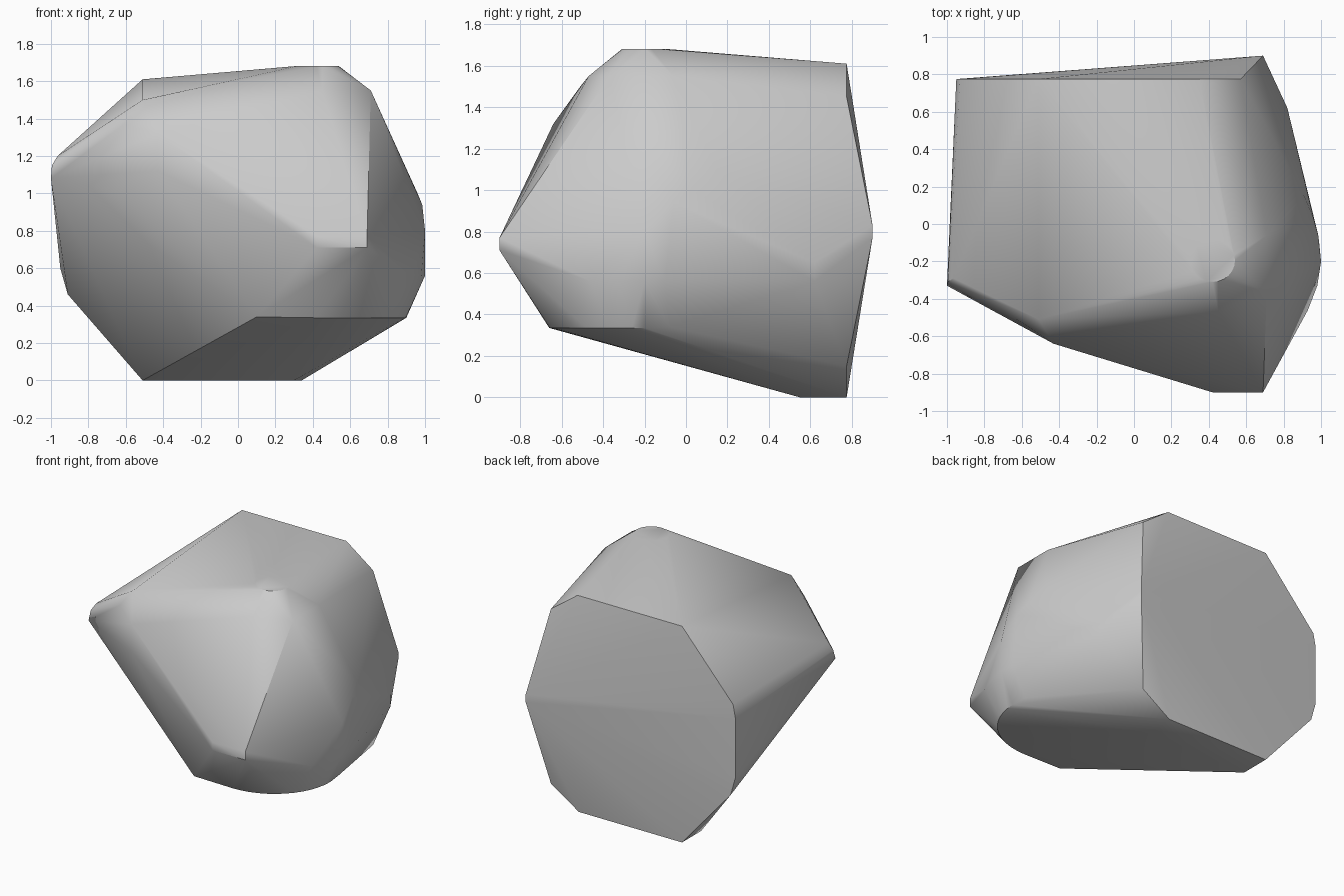
import bpy, bmesh, math

if "Cube" in bpy.data.objects:
    bpy.data.objects.remove(bpy.data.objects["Cube"])

points = []

# rear plate outline, a faceted octagon in x,z, bulging to one rear corner
rear = [(-0.51, 0), (0.34, 0), (0.57, 0.15), (0.57, 1.45), (0.35, 1.61),
        (-0.51, 1.61), (-0.93, 1.14), (-0.95, 1.04), (-0.95, 0.6), (-0.91, 0.46)]
points += [(x, 0.775, z) for x, z in rear]

# upright edges: x, y, lower z, upper z
uprights = [(0.69, 0.9, 0.77, 0.83), (0.82, 0.62, 0.56, 0.65),
            (0.42, -0.9, 0.71, 0.77), (0.69, -0.9, 0.71, 0.77),
            (-0.43, -0.64, 1.12, 1.32), (-0.61, -0.52, 1.0, 1.37),
            (1.0, -0.2, 0.56, 0.80)]
for x, y, low, high in uprights:
    points += [(x, y, low), (x, y, high)]

# small round crown
for i in range(24):
    a = math.tau * i / 24
    points.append((0.42 + 0.12 * math.cos(a), -0.195 + 0.115 * math.sin(a), 1.68))

# shoulder just below the crown
points += [(0.45, -0.47, 1.55), (0.71, -0.37, 1.55), (0.71, -0.06, 1.55),
           (-0.51, -0.51, 1.5)]

# left nose
points += [(-1, -0.33, 1.08), (-0.995, -0.31, 1.15), (-0.965, -0.29, 1.2)]

# rounded right flank
points += [(0.93, -0.46, 0.56), (0.98, -0.33, 0.56), (0.99, -0.1, 0.56),
           (0.985, -0.06, 0.94), (0.96, 0.03, 1.0), (0.91, 0.15, 1.1)]

# sloping underside with a rounded front right corner
points += [(-0.51, 0.55, 0), (0.3, 0.55, 0), (0.1, -0.66, 0.34), (0.89, -0.08, 0.34)]
for i in range(13):
    a = math.radians(-90 + 90 * i / 12)
    points.append((0.42 + 0.48 * math.cos(a), -0.2 + 0.46 * math.sin(a), 0.335))

# wrap the guide points in one closed faceted skin
bm = bmesh.new()
for p in points:
    bm.verts.new(p)
result = bmesh.ops.convex_hull(bm, input=bm.verts)
loose = [v for v in bm.verts if not v.link_faces]
bmesh.ops.delete(bm, geom=loose, context='VERTS')
bmesh.ops.dissolve_limit(bm, angle_limit=math.radians(0.5), verts=bm.verts, edges=bm.edges)
bmesh.ops.recalc_face_normals(bm, faces=bm.faces)
mesh = bpy.data.meshes.new("faceted_boulder")
bm.to_mesh(mesh)
bm.free()
boulder = bpy.data.objects.new("faceted_boulder", mesh)
bpy.context.collection.objects.link(boulder)
bpy.context.view_layer.objects.active = boulder
boulder.select_set(True)
bpy.ops.object.shade_smooth_by_angle(angle=math.radians(30))
